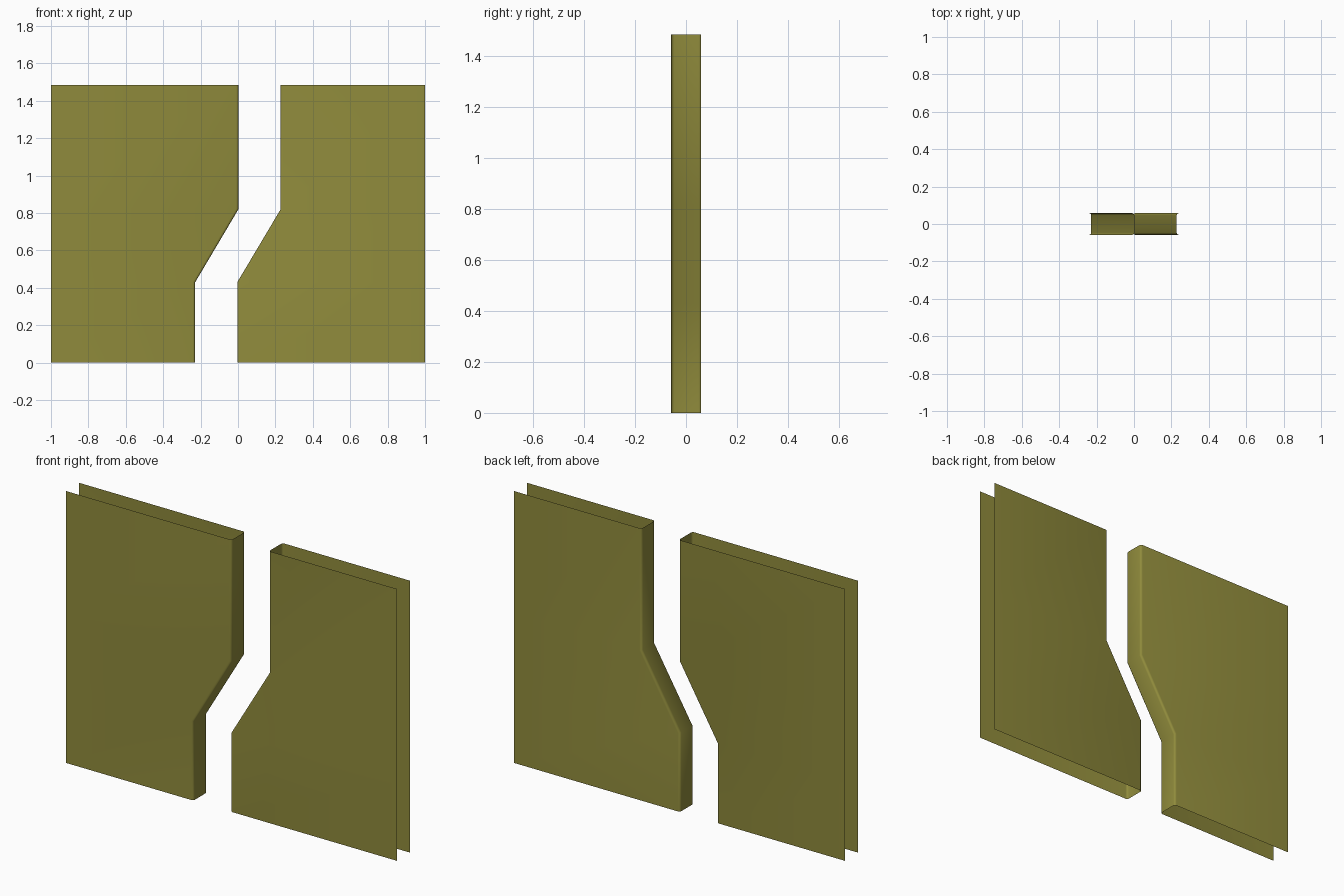
import bpy, bmesh, math

if "Cube" in bpy.data.objects:
    bpy.data.objects.remove(bpy.data.objects["Cube"])

HEIGHT, HALF_DEPTH, RADIUS, SEGS = 1.485, 0.058, 0.012, 3
MITRE = 0.274  # z shift per unit of x shift at the two bends


def cross_section():
    """(inset, y) points round the rounded inner wall, front to back."""
    front = []
    for i in range(SEGS + 1):
        a = math.pi / 2 * i / SEGS
        front.append((RADIUS * (1 - math.sin(a)),
                      -HALF_DEPTH + RADIUS * (1 - math.cos(a))))
    return front + [(d, -y) for d, y in reversed(front)]


def shell(name, side, low_x, high_x, mat):
    """Open sheet shell: front plate, cranked inner wall, back plate."""
    path = [(low_x, 0, 0), (low_x, 0.43, 1), (high_x, 0.82, 1), (high_x, HEIGHT, 0)]
    bm = bmesh.new()
    columns = []
    for x, z, bend in path:
        col = [bm.verts.new((side, -HALF_DEPTH, z))]
        for d, y in cross_section():
            shift = side * d
            col.append(bm.verts.new((x + shift, y, z - MITRE * shift * bend)))
        col.append(bm.verts.new((side, HALF_DEPTH, z)))
        columns.append(col)
    for a, b in zip(columns, columns[1:]):
        for i in range(len(a) - 1):
            quad = (a[i], a[i + 1], b[i + 1], b[i])
            bm.faces.new(quad if side < 0 else quad[::-1])
    me = bpy.data.meshes.new(name)
    bm.to_mesh(me)
    bm.free()
    me.materials.append(mat)
    ob = bpy.data.objects.new(name, me)
    bpy.context.collection.objects.link(ob)
    bpy.context.view_layer.objects.active = ob
    ob.select_set(True)
    bpy.ops.object.shade_smooth_by_angle(angle=math.radians(32))
    ob.select_set(False)


olive = bpy.data.materials.new("olive")
olive.diffuse_color = (0.28, 0.26, 0.045, 1)
olive.use_nodes = True
olive.node_tree.nodes["Principled BSDF"].inputs["Base Color"].default_value = olive.diffuse_color

# Two wall halves with a cranked gap between them
shell("left_wall", -1, -0.229, 0.002, olive)
shell("right_wall", 1, -0.004, 0.228, olive)
